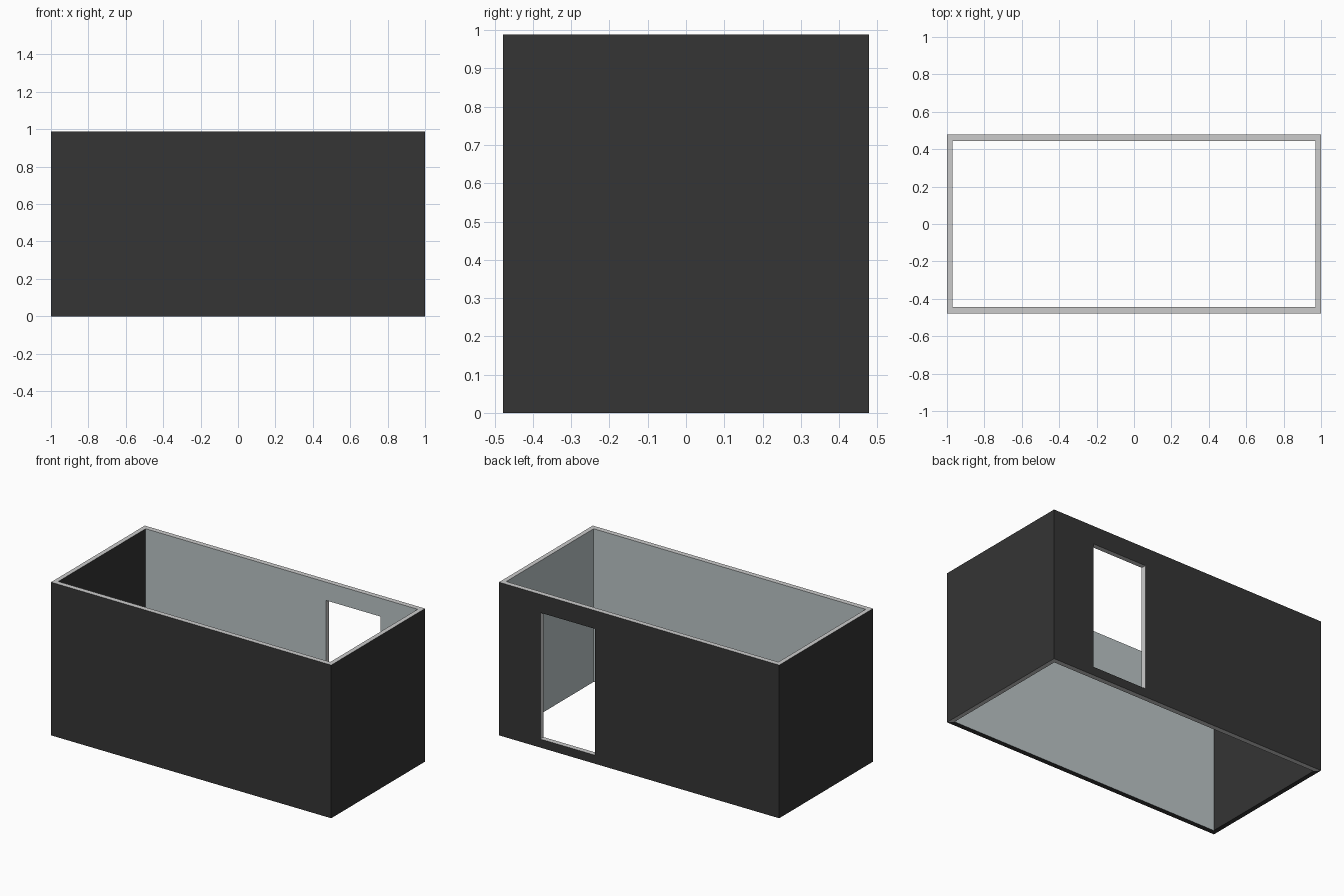
import bpy

if "Cube" in bpy.data.objects:
    bpy.data.objects.remove(bpy.data.objects["Cube"])

W, D, H = 1.0, 0.478, 0.988        # half length, half depth, height
TX, TY = 0.029, 0.033              # wall thickness
DOOR_X, DOOR_Z = (0.705, 0.316), (0.055, 0.87)


def material(name, rgb):
    m = bpy.data.materials.new(name)
    m.diffuse_color = (*rgb, 1)
    m.use_nodes = True
    m.node_tree.nodes["Principled BSDF"].inputs["Base Color"].default_value = m.diffuse_color
    return m


DARK = material("dark_cladding", (0.035, 0.035, 0.035))
PALE = material("pale_lining", (0.50, 0.56, 0.57))
GREY, OUT, IN = 0, 1, 2            # material slots


def wall(name, stations, inner, bottom, levels=(0, H)):
    """Mitred wall from (outer, inner) plan points; the middle cell of a 3x3 wall is open."""
    verts, faces, mats = [], [], []
    nz = len(levels)
    for pair in stations:
        for x, y in pair:
            verts += [(x, y, z) for z in levels]

    def v(s, side, k):
        return (s * 2 + side) * nz + k

    def face(mat, flip, *ids):
        faces.append(ids[::-1] if flip else ids)
        mats.append(mat)

    def ledge(mat, s, k, down):
        face(mat, down, v(s, 0, k), v(s + 1, 0, k), v(s + 1, 1, k), v(s, 1, k))

    for s in range(len(stations) - 1):
        for k in range(nz - 1):
            if s == 1 and k == 1:
                continue
            for side, mat in ((0, OUT), (1, inner)):
                face(mat, side, v(s, side, k), v(s + 1, side, k),
                     v(s + 1, side, k + 1), v(s, side, k + 1))
        ledge(GREY, s, nz - 1, False)
        ledge(bottom, s, 0, True)
    # doorway sill, head and jambs
    if nz == 4:
        ledge(GREY, 1, 1, False)
        ledge(GREY, 1, 2, True)
        for s in (1, 2):
            face(GREY, s == 2, v(s, 0, 1), v(s, 1, 1), v(s, 1, 2), v(s, 0, 2))

    me = bpy.data.meshes.new(name)
    me.from_pydata(verts, [], faces)
    for m in (None, DARK, PALE):
        me.materials.append(m)
    for p, m in zip(me.polygons, mats):
        p.material_index = m
    me.update()
    bpy.context.collection.objects.link(bpy.data.objects.new(name, me))


def corner(sx, sy):
    return ((sx * W, sy * D), (sx * (W - TX), sy * (D - TY)))


fl, fr, br, bl = corner(-1, -1), corner(1, -1), corner(1, 1), corner(-1, 1)
door = [((x, D), (x, D - TY)) for x in DOOR_X]

# four walls, open at top and bottom
wall("front_wall", [fl, fr], IN, OUT)
wall("right_wall", [fr, br], IN, GREY)
wall("back_wall_with_doorway", [br, *door, bl], IN, GREY, (0, *DOOR_Z, H))
wall("left_wall", [bl, fl], OUT, OUT)
